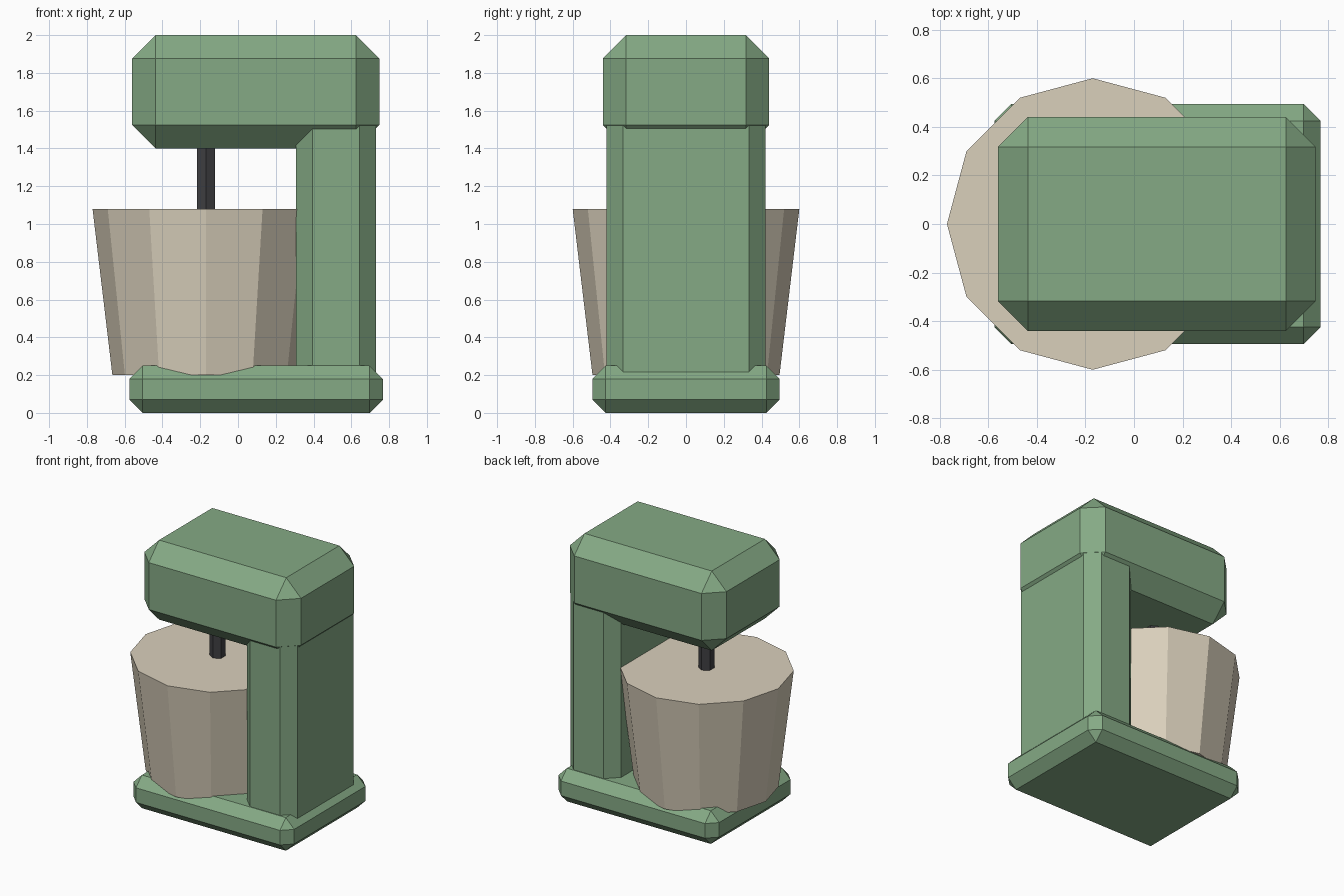
import bpy, bmesh
from mathutils import Matrix

if "Cube" in bpy.data.objects:
    bpy.data.objects.remove(bpy.data.objects["Cube"])


def material(name, rgb):
    m = bpy.data.materials.new(name)
    m.diffuse_color = (*rgb, 1)
    m.use_nodes = True
    m.node_tree.nodes["Principled BSDF"].inputs["Base Color"].default_value = m.diffuse_color
    return m


GREEN = material("sage green", (0.235, 0.402, 0.235))
CREAM = material("warm cream", (0.70, 0.63, 0.50))
DARK = material("dark grey", (0.05, 0.05, 0.055))


def finish(name, bm, mat):
    bmesh.ops.recalc_face_normals(bm, faces=bm.faces)
    me = bpy.data.meshes.new(name)
    bm.to_mesh(me)
    bm.free()
    me.materials.append(mat)
    ob = bpy.data.objects.new(name, me)
    bpy.context.collection.objects.link(ob)
    return ob


def chamfer_box(name, x, y, z, bevel, mat):
    """Box over the given (min, max) ranges with every edge chamfered."""
    bm = bmesh.new()
    bmesh.ops.create_cube(bm, size=1)
    for v in bm.verts:
        v.co = [(lo + hi) / 2 + c * (hi - lo) for c, (lo, hi) in zip(v.co, (x, y, z))]
    bmesh.ops.bevel(bm, geom=bm.edges[:], offset=bevel, segments=1,
                    affect='EDGES', clamp_overlap=True)
    return finish(name, bm, mat)


def tapered(name, x, z, r_bottom, r_top, sides, mat):
    """Capped low-poly cone section standing on the axis at x."""
    bm = bmesh.new()
    bmesh.ops.create_cone(bm, cap_ends=True, segments=sides, radius1=r_bottom,
                          radius2=r_top, depth=z[1] - z[0],
                          matrix=Matrix.Translation((x, 0, sum(z) / 2)))
    return finish(name, bm, mat)


# Body: foot plate, upright column and overhanging motor head
chamfer_box("base", (-0.575, 0.767), (-0.495, 0.495), (0, 0.25), 0.07, GREEN)
chamfer_box("column", (0.308, 0.73), (-0.42, 0.42), (0.08, 1.65), 0.086, GREEN)
chamfer_box("motor_head", (-0.56, 0.748), (-0.44, 0.44), (1.4, 2.0), 0.123, GREEN)

# Bowl and the beater shaft reaching down into it
tapered("bowl", -0.17, (0.2, 1.08), 0.495, 0.6, 12, CREAM)
tapered("beater_shaft", -0.17, (0.95, 1.5), 0.055, 0.055, 6, DARK)
